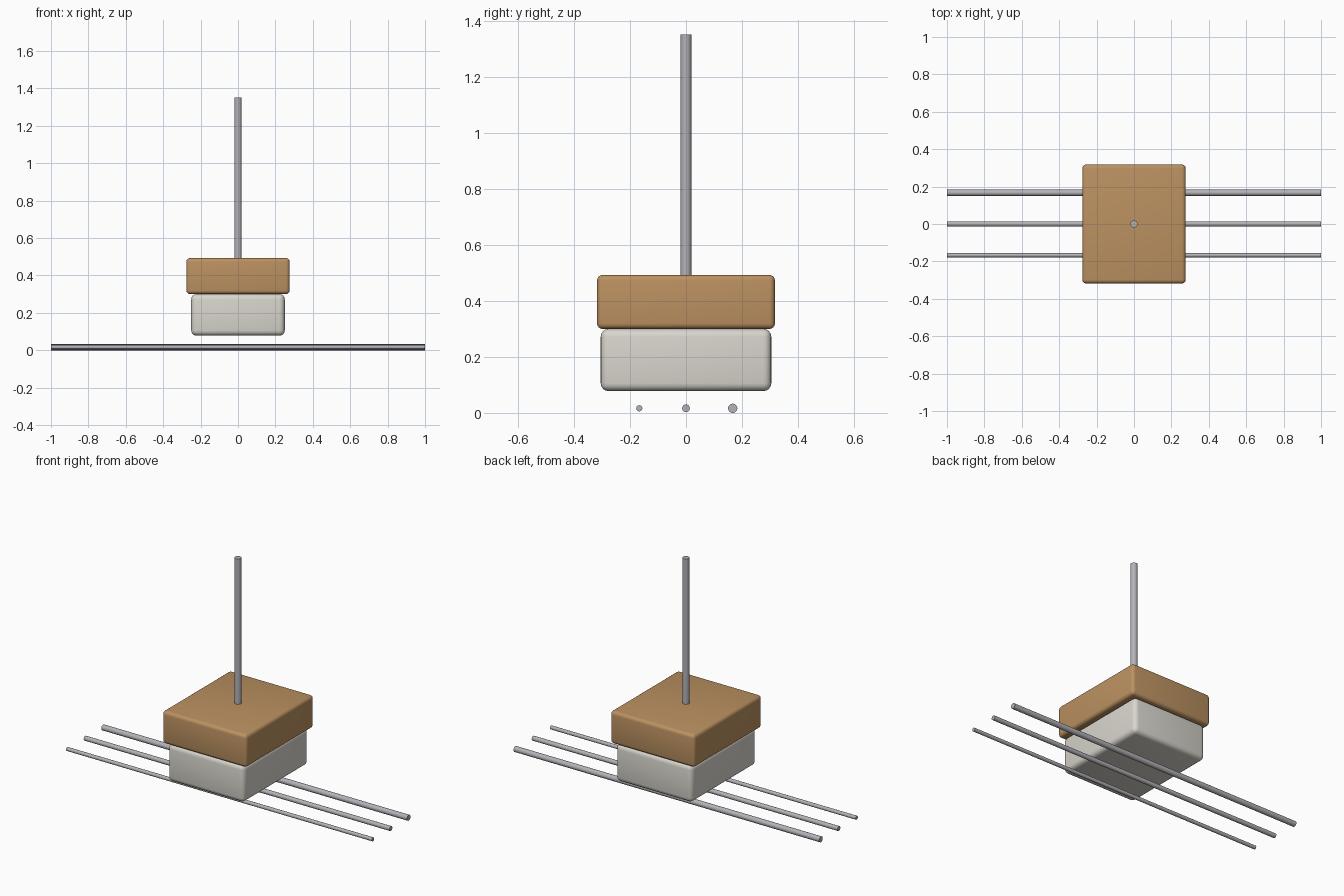
import bpy
import math

if "Cube" in bpy.data.objects:
    bpy.data.objects.remove(bpy.data.objects["Cube"])


def material(name, rgb):
    m = bpy.data.materials.new(name)
    m.diffuse_color = (*rgb, 1.0)
    m.use_nodes = True
    m.node_tree.nodes["Principled BSDF"].inputs["Base Color"].default_value = m.diffuse_color
    return m


WOOD = material("warm wood", (0.50, 0.285, 0.12))
FELT = material("off white felt", (0.69, 0.67, 0.61))
STEEL = material("grey steel", (0.45, 0.45, 0.48))


def finish(obj, name, mat):
    obj.name = name
    obj.data.materials.append(mat)
    bpy.ops.object.shade_smooth_by_angle(angle=math.radians(40))


def rounded_box(name, size, z_low, z_high, bevel, mat):
    bpy.ops.mesh.primitive_cube_add(size=1, location=(0, 0, (z_low + z_high) / 2))
    obj = bpy.context.object
    obj.scale = (size[0], size[1], z_high - z_low)
    bpy.ops.object.transform_apply(location=False, rotation=False, scale=True)
    mod = obj.modifiers.new("rounded edges", 'BEVEL')
    mod.width = bevel
    mod.segments = 4
    bpy.ops.object.modifier_apply(modifier=mod.name)
    finish(obj, name, mat)


def rod(name, radius, length, location, rotation, mat):
    bpy.ops.mesh.primitive_cylinder_add(vertices=24, radius=radius, depth=length,
                                        location=location, rotation=rotation)
    finish(bpy.context.object, name, mat)


# Felt pad below the wooden block
rounded_box("felt_pad", (0.50, 0.61), 0.078, 0.30, 0.028, FELT)
rounded_box("wood_block", (0.552, 0.636), 0.30, 0.493, 0.02, WOOD)

# Upright shaft, seated in the block
rod("shaft", 0.0195, 0.902, (0, 0, 0.901), (0, 0, 0), STEEL)

# Three strings of growing thickness
for i, r in enumerate((0.011, 0.0137, 0.0165)):
    rod(f"string_{i + 1}", r, 2.0, (0, (i - 1) * 0.167, 0.0165),
        (0, math.pi / 2, 0), STEEL)
